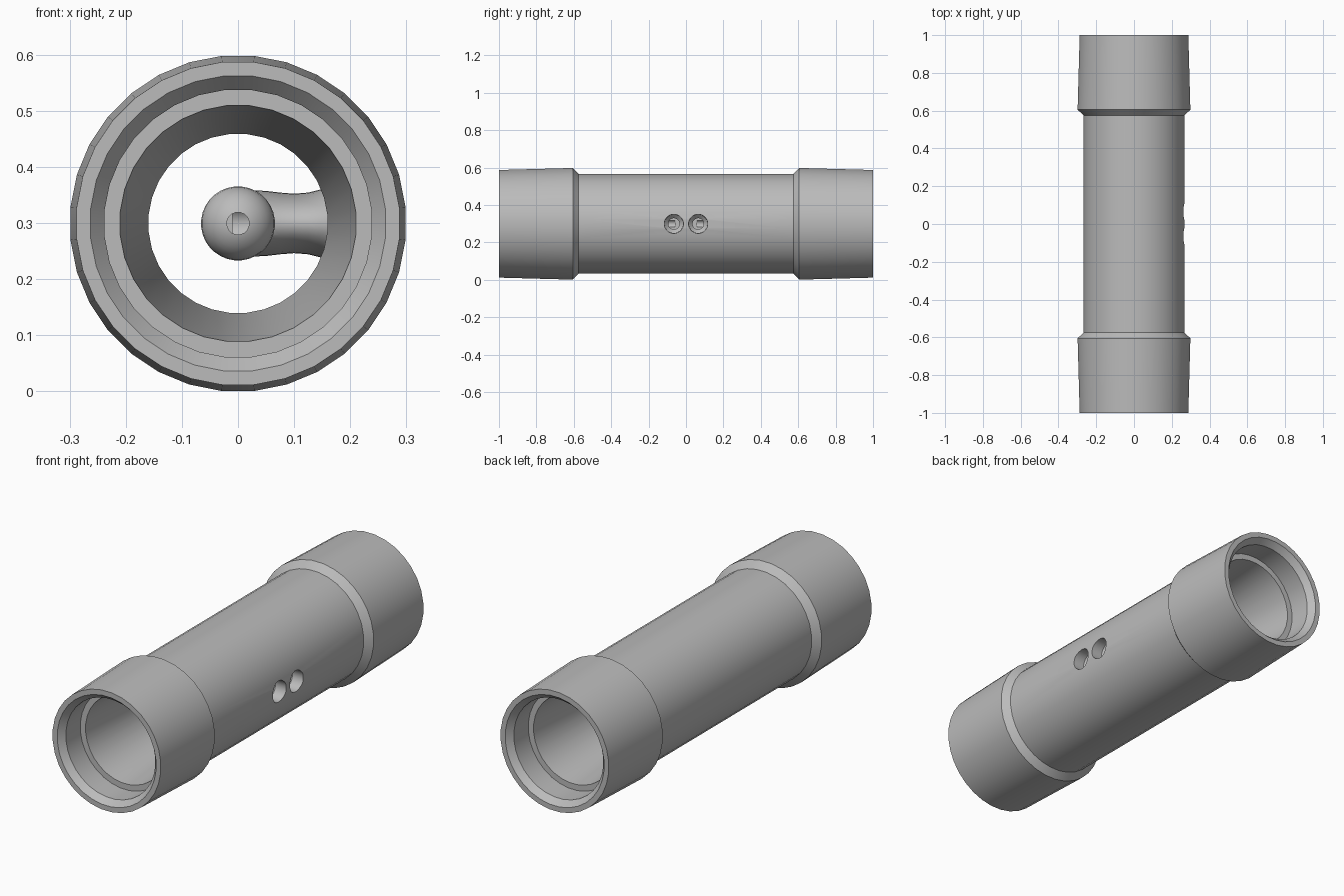
import bpy, bmesh, math
from mathutils import Matrix, Vector

if "Cube" in bpy.data.objects:
    bpy.data.objects.remove(bpy.data.objects["Cube"])

CZ = 0.299          # height of the tube axis
SIDES = 32

metal = bpy.data.materials.new("grey metal")
metal.diffuse_color = (0.5, 0.5, 0.5, 1)
metal.use_nodes = True
metal.node_tree.nodes["Principled BSDF"].inputs["Base Color"].default_value = metal.diffuse_color


def loft(name, rings, closed=False):
    """Skin a list of vertex rings; cap the ends, or join last to first."""
    bm = bmesh.new()
    vr = [[bm.verts.new(p) for p in ring] for ring in rings]
    pairs = list(zip(vr, vr[1:])) + ([(vr[-1], vr[0])] if closed else [])
    for a, b in pairs:
        n = len(a)
        for i in range(n):
            j = (i + 1) % n
            bm.faces.new((a[i], a[j], b[j], b[i]))
    if not closed:
        bm.faces.new(vr[0])
        bm.faces.new(vr[-1])
    bmesh.ops.recalc_face_normals(bm, faces=bm.faces)
    me = bpy.data.meshes.new(name)
    bm.to_mesh(me)
    bm.free()
    ob = bpy.data.objects.new(name, me)
    bpy.context.collection.objects.link(ob)
    me.materials.append(metal)
    return ob


def turned(name, profile, axis, origin, n=SIDES, closed=False):
    """Revolve (position, radius) pairs about the x or y axis."""
    rings = []
    for p, r in profile:
        ring = []
        for i in range(n):
            a = 2 * math.pi * (i + 0.5) / n
            u, w = r * math.cos(a), r * math.sin(a)
            ring.append(Vector((p, u, w) if axis == 'x' else (u, p, w)) + Vector(origin))
        rings.append(ring)
    return loft(name, rings, closed)


def combine(target, tool, operation):
    """Apply a boolean and discard the tool."""
    bpy.context.view_layer.objects.active = target
    m = target.modifiers.new("cut", 'BOOLEAN')
    m.object, m.operation, m.solver = tool, operation, 'EXACT'
    bpy.ops.object.modifier_apply(modifier=m.name)
    bpy.data.objects.remove(tool)


# Tube wall: outer skin with end collars, then stepped, tapering bore
outer = [(-1, .289), (-.605, .3), (-.575, .268)]
inner = [(-.25, .16), (-.86, .211), (-.86, .239), (-.97, .239), (-1, .264)]
wall = outer + [(-p, r) for p, r in reversed(outer)]
wall += [(-p, r) for p, r in reversed(inner)] + inner
tube = turned("flow_tube", wall, 'y', (0, 0, CZ), closed=True)

# Central round-nosed probe
R, STRAIGHT = .066, .13
nose = [(-STRAIGHT - R * math.cos(t), R * math.sin(t))
        for t in [math.radians(a) for a in (8, 18, 28, 40, 52, 64, 77, 90)]]
probe = turned("probe", nose + [(-p, r) for p, r in reversed(nose)], 'y', (0, 0, CZ))

# Flared arm from the probe to the wall: (x, half depth, half height)
sections = [(.0, .115, .06), (.05, .115, .058), (.075, .112, .055), (.1, .112, .053),
            (.125, .115, .055), (.145, .121, .06), (.16, .128, .065), (.21, .14, .07)]
arm = loft("arm", [[(x, hy * math.cos(2 * math.pi * i / 32),
                     CZ + hz * math.sin(2 * math.pi * i / 32)) for i in range(32)]
                   for x, hy, hz in sections])
combine(probe, arm, 'UNION')
combine(tube, probe, 'UNION')

# Two countersunk side ports, each meeting a bore from one nose of the probe
for s in (-1, 1):
    port = turned("side_port", [(-.01, .03), (.19, .03), (.21, .05), (.35, .053)],
                  'x', (0, s * .065, CZ), 24)
    combine(tube, port, 'DIFFERENCE')
    bore = turned("nose_bore", [(s * .06, .02), (s * .3, .02)], 'y', (0, 0, CZ), 16)
    combine(tube, bore, 'DIFFERENCE')

# Smooth shading with crisp edges
bpy.ops.object.select_all(action='DESELECT')
tube.select_set(True)
bpy.context.view_layer.objects.active = tube
bpy.ops.object.shade_smooth_by_angle(angle=math.radians(30))
